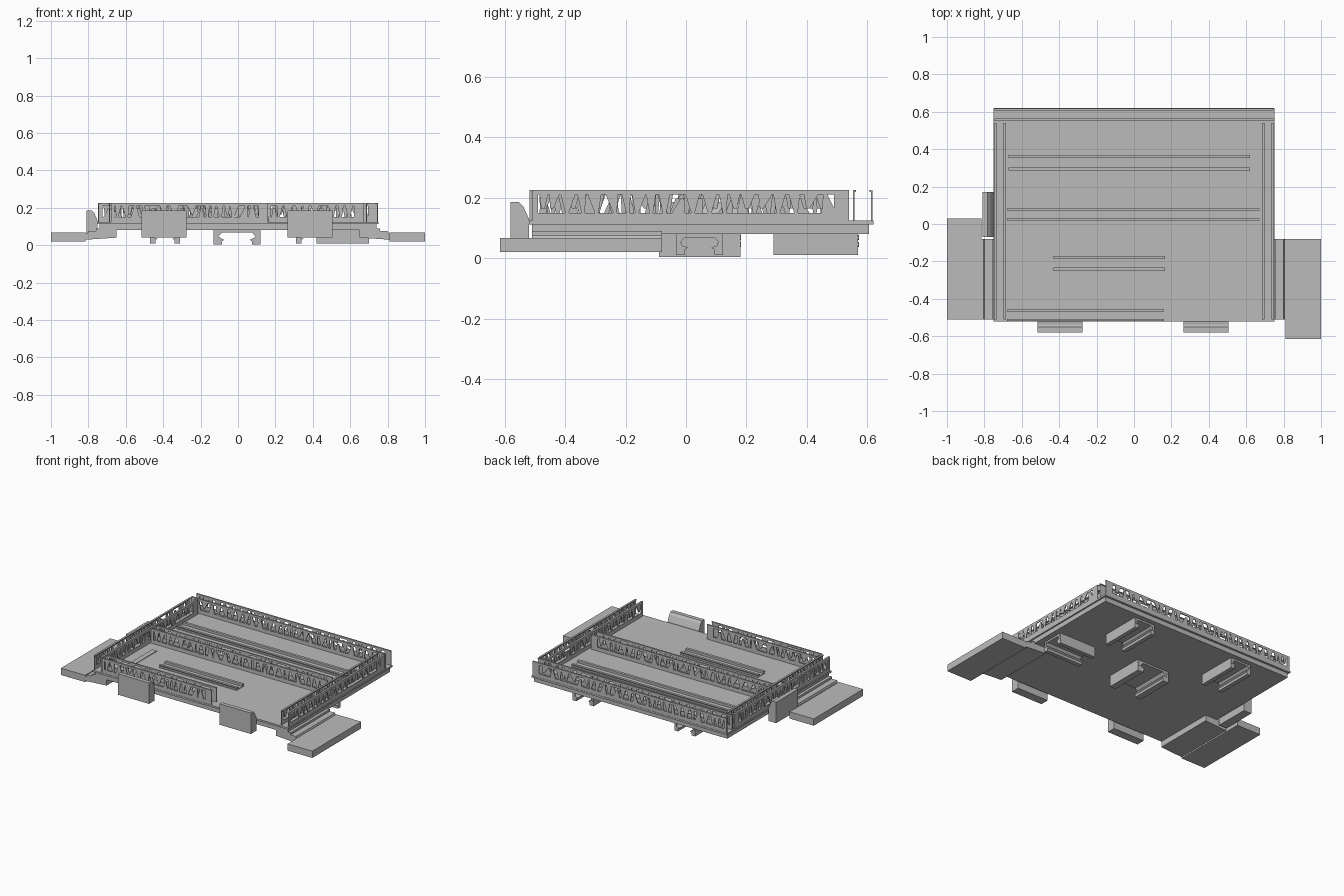
import bpy
import bmesh
import random
from mathutils import Matrix, Vector

random.seed(4)
cube = bpy.data.objects.get("Cube")
if cube:
    bpy.data.objects.remove(cube)

grey = bpy.data.materials.new("plain_grey")
grey.use_nodes = True
tone = (0.5, 0.5, 0.5, 1)
grey.diffuse_color = tone
grey.node_tree.nodes["Principled BSDF"].inputs["Base Color"].default_value = tone


def finish(name, bm):
    bmesh.ops.recalc_face_normals(bm, faces=bm.faces)
    mesh = bpy.data.meshes.new(name)
    bm.to_mesh(mesh)
    bm.free()
    mesh.materials.append(grey)
    obj = bpy.data.objects.new(name, mesh)
    bpy.context.collection.objects.link(obj)


def add_box(bm, x, y, z):
    size = Vector((x[1] - x[0], y[1] - y[0], z[1] - z[0]))
    mid = Vector((sum(x), sum(y), sum(z))) / 2
    bmesh.ops.create_cube(bm, size=1, matrix=Matrix.Translation(mid) @ Matrix.Diagonal(size).to_4x4())


def box(name, x, y, z):
    bm = bmesh.new()
    add_box(bm, x, y, z)
    finish(name, bm)


def extrude(bm, corners, shift):
    """Make a face from 3D corners and extrude it into a solid."""
    face = bm.faces.new([bm.verts.new(c) for c in corners])
    out = bmesh.ops.extrude_face_region(bm, geom=[face])
    verts = [v for v in out["geom"] if isinstance(v, bmesh.types.BMVert)]
    bmesh.ops.translate(bm, vec=shift, verts=verts)


def add_prism(bm, points, span, place):
    """Extrude a 2D outline along span; place maps (along, u, v) to 3D."""
    extrude(bm, [place(span[0], u, v) for u, v in points], place(span[1] - span[0], 0, 0))


def along_x(a, u, v):
    return Vector((a, u, v))


def along_y(a, u, v):
    return Vector((u, a, v))


# Shallow tray with a slightly wider rim
box("tray_base", (-0.74, 0.74), (-0.51, 0.605), (0.08, 0.122))
box("tray_rim", (-0.75, 0.75), (-0.52, 0.62), (0.112, 0.124))


# Thin slotted duct wall: sill, top strip with a lip, solid ends, ragged fingers
def duct_wall(name, start, end, offset, place, lip):
    bm = bmesh.new()
    t = 0.003
    end_width = 0.05

    def plate(a0, a1, z0, z1):
        rect = [(offset - t, z0), (offset + t, z0), (offset + t, z1), (offset - t, z1)]
        add_prism(bm, rect, (a0, a1), place)

    plate(start, end, 0.12, 0.15)
    plate(start, end, 0.21, 0.225)
    plate(start, start + 0.02, 0.15, 0.21)
    plate(end - end_width, end, 0.15, 0.21)
    edge = [(offset, 0.219), (offset + lip, 0.219), (offset + lip, 0.225), (offset, 0.225)]
    add_prism(bm, edge, (start, end), place)
    a = start + 0.025
    while a < end - end_width - 0.04:
        w = random.uniform(0.025, 0.05)
        tip = a + w * random.uniform(0.2, 0.8)
        foot = random.choice((0.15, 0.15, 0.165))
        corners = [(a, 0.212), (a + w, 0.212), (tip + 0.006, foot), (tip - 0.006, foot)]
        if random.random() < 0.3:
            corners = [(p, 0.362 - z) for p, z in corners]
        extrude(bm, [place(p, offset - t, z) for p, z in corners], place(0, 2 * t, 0))
        a += w + random.uniform(0, 0.015)
    finish(name, bm)


# Duct pairs around the edge and across the middle
for side, label in ((-1, "right"), (1, "left")):
    duct_wall(label + "_duct_outer", -0.51, 0.54, side * 0.745, along_y, -side * 0.01)
    duct_wall(label + "_duct_inner", -0.51, 0.54, side * 0.688, along_y, side * 0.01)
ducts = (("back_duct", -0.745, 0.745, 0.555, 0.615),
         ("middle_duct", -0.68, 0.67, 0.022, 0.08),
         ("front_duct", -0.68, 0.16, -0.515, -0.46))
for name, x0, x1, near, far in ducts:
    duct_wall(name + "_near", x0, x1, near, along_x, 0.008)
    duct_wall(name + "_far", x0, x1, far, along_x, -0.008)


# Hat-section mounting rails on the tray floor
def hat_rail(name, x, y0, y1):
    bm = bmesh.new()
    add_box(bm, x, (y0, y1), (0.122, 0.128))
    for inner, outer in ((y0 + 0.016, y0), (y1 - 0.016, y1)):
        add_box(bm, x, (inner - 0.002, inner + 0.002), (0.124, 0.142))
        add_box(bm, x, (min(inner, outer), max(inner, outer)), (0.138, 0.143))
    finish(name, bm)


hat_rail("long_mounting_rail", (-0.67, 0.62), 0.285, 0.37)
hat_rail("short_mounting_rail", (-0.43, 0.165), -0.25, -0.17)
box("floor_strip", (-0.615, -0.58), (-0.38, -0.06), (0.122, 0.128))

# Upright cover blocks with a sloped inner edge
cover = [(0, 0.04), (0.06, 0.04), (0.06, 0.13), (0.042, 0.17), (0.028, 0.185), (0, 0.185)]
covers = (("front_right_cover", -0.58, (-0.515, -0.275), along_x),
          ("front_left_cover", -0.58, (0.265, 0.505), along_x),
          ("right_side_cover", -0.81, (-0.07, 0.17), along_y))
for name, outer, span, place in covers:
    bm = bmesh.new()
    add_prism(bm, [(u + outer, v) for u, v in cover], span, place)
    finish(name, bm)

# Stepped brackets carrying the two side slabs
step = [(0.65, 0.08), (0.65, 0.04), (0.80, 0.03), (0.83, 0.03), (0.83, 0.062),
        (0.805, 0.062), (0.80, 0.075), (0.76, 0.075), (0.76, 0.09), (0.73, 0.09), (0.73, 0.08)]
for side, label in ((-1, "right"), (1, "left")):
    bm = bmesh.new()
    add_prism(bm, [(side * u, v) for u, v in step], (-0.51, -0.08), along_y)
    finish(label + "_bracket", bm)
box("right_slab", (-1, -0.815), (-0.51, 0.03), (0.02, 0.067))
box("left_slab", (0.81, 1), (-0.615, -0.08), (0.02, 0.067))


# Clip channels under the tray: open below, with inward lips and small end studs
def clip(name, span, centre, width, low, place):
    h, s = width / 2, width * 0.32
    outline = [(-h, 0.082), (-h, low), (-s, low), (-s, low + 0.018), (-s + 0.012, low + 0.025),
               (-s - 0.02, 0.045), (-s, 0.068)]
    outline += [(-u, v) for u, v in reversed(outline)]
    bm = bmesh.new()
    add_prism(bm, [(centre + u, v) for u, v in outline], span, place)
    turn = place(1, 0, 0).to_track_quat("Z", "Y").to_matrix().to_4x4()
    for u in (-h + 0.012, h - 0.012):
        for z in (0.045, 0.068):
            spot = Matrix.Translation(place(span[1], centre + u, z))
            bmesh.ops.create_cone(bm, cap_ends=True, segments=10, radius1=0.008, radius2=0.008,
                                  depth=0.004, matrix=spot @ turn)
    finish(name, bm)


clip("centre_clip", (-0.09, 0.18), -0.005, 0.25, 0.003, along_y)
clip("back_right_clip", (0.29, 0.57), -0.39, 0.16, 0.01, along_y)
clip("back_left_clip", (0.29, 0.57), 0.39, 0.16, 0.01, along_y)
clip("left_side_clip", (0.42, 0.70), 0.045, 0.155, 0.01, along_x)
